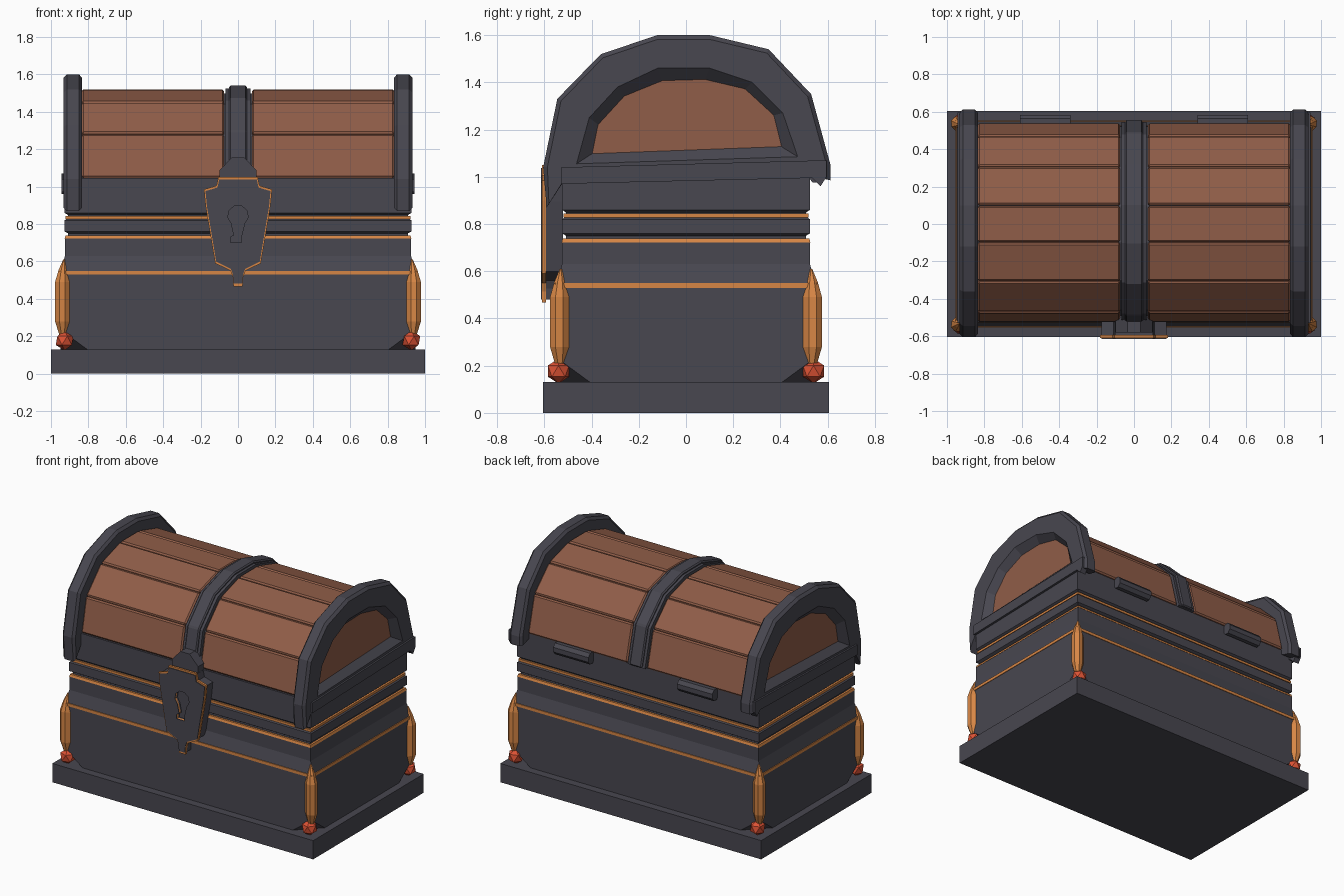
import bpy, bmesh, math
from mathutils import Vector

if "Cube" in bpy.data.objects:
    bpy.data.objects.remove(bpy.data.objects["Cube"])


def material(name, rgb):
    m = bpy.data.materials.new(name)
    m.diffuse_color = (*rgb, 1)
    m.use_nodes = True
    m.node_tree.nodes["Principled BSDF"].inputs["Base Color"].default_value = m.diffuse_color
    return m


IRON = material("dark_iron", (0.065, 0.063, 0.08))
WOOD = material("red_wood", (0.28, 0.11, 0.065))
COPPER = material("copper", (0.68, 0.24, 0.06))
RED = material("red_stud", (0.72, 0.085, 0.035))


def finish(name, bm, mat):
    bmesh.ops.recalc_face_normals(bm, faces=bm.faces)
    me = bpy.data.meshes.new(name)
    bm.to_mesh(me)
    bm.free()
    me.materials.append(mat)
    ob = bpy.data.objects.new(name, me)
    bpy.context.collection.objects.link(ob)
    return ob


def skin_bm(rings):
    """Join equal-length closed rings into a capped solid."""
    bm = bmesh.new()
    vs = [[bm.verts.new(p) for p in r] for r in rings]
    n = len(rings[0])
    for a, b in zip(vs, vs[1:]):
        for i in range(n):
            j = (i + 1) % n
            bm.faces.new((a[i], a[j], b[j], b[i]))
    bm.faces.new(vs[0])
    bm.faces.new(vs[-1][::-1])
    return bm


def skin(name, rings, mat):
    return finish(name, skin_bm(rings), mat)


def prism_x(name, pts, x0, x1, mat):
    return skin(name, [[(x, y, z) for y, z in pts] for x in (x0, x1)], mat)


def prism_y(name, pts, y0, y1, mat):
    return skin(name, [[(x, y, z) for x, z in pts] for y in (y0, y1)], mat)


def rect(hx, hy, z):
    return [(-hx, -hy, z), (hx, -hy, z), (hx, hy, z), (-hx, hy, z)]


def bevel(ob, width):
    m = ob.modifiers.new("bevel", 'BEVEL')
    m.width, m.segments = width, 1
    return ob


def scaled(pts, k, c=(0.01, 0.9)):
    return [(c[0] + (a - c[0]) * k, c[1] + (b - c[1]) * k) for a, b in pts]


CORNERS = [(sx, sy) for sx in (-1, 1) for sy in (-1, 1)]

# Plinth
skin("base_slab", [rect(1, 0.605, 0), rect(1, 0.605, 0.13)], IRON)

# Stepped chest body with the four bottom corners cut away
bm = skin_bm([rect(*r) for r in [
    (.95, .55, .125), (.95, .55, .545), (.925, .525, .63), (.925, .525, .725),
    (.908, .508, .738), (.908, .508, .75), (.928, .525, .76), (.928, .525, .82),
    (.908, .508, .832), (.908, .508, .848), (.928, .525, .86), (.928, .525, 1.045)]])
for sx, sy in CORNERS:
    bmesh.ops.bisect_plane(
        bm, geom=bm.verts[:] + bm.edges[:] + bm.faces[:],
        plane_co=(sx * .95, sy * .40, .125), plane_no=(sx / .15, sy / .15, -1 / .11),
        clear_outer=True)
    bmesh.ops.holes_fill(bm, edges=[e for e in bm.edges if e.is_boundary], sides=0)
finish("chest_body", bm, IRON)

# Copper trim lines
skin("lower_trim", [rect(.954, .554, .53), rect(.954, .554, .55)], COPPER)
skin("middle_trim", [rect(.927, .527, .722), rect(.922, .522, .738)], COPPER)
skin("upper_trim", [rect(.922, .519, .828), rect(.922, .519, .844)], COPPER)

# Corner guards and red studs
SECTION = [(.895, .545), (.925, .573), (.955, .576), (.978, .553),
           (.975, .52), (.945, .49), (.895, .49)]
for sx, sy in CORNERS:
    rings = []
    for z, k in [(.21, .55), (.28, 1), (.49, 1), (.555, .6), (.61, .1)]:
        pts = scaled(SECTION, k, (.93, .53))
        rings.append([(sx * x, sy * y, z) for x, y in pts])
    skin("corner_guard", rings, COPPER)
    bm = bmesh.new()
    bmesh.ops.create_icosphere(bm, subdivisions=1, radius=0.053)
    bmesh.ops.translate(bm, verts=bm.verts, vec=(sx * .927, sy * .54, .177))
    finish("corner_stud", bm, RED)

# Barrel lid: solid core, planks on each facet, centre strap
LID = [(-.525, 1.045), (-.475, 1.285), (-.31, 1.455), (-.10, 1.52),
       (.10, 1.52), (.31, 1.46), (.475, 1.3), (.54, 1.045)]
prism_x("lid_core", scaled(LID, .965), -.88, .88, IRON)
for a, b in zip(LID, LID[1:]):
    a, b = Vector(a), Vector(b)
    d = (b - a).normalized()
    inward = Vector((d.y, -d.x)) * 0.035
    a, b = a + d * .004, b - d * .004
    quad = [a, b, b + inward, a + inward]
    for x0, x1 in ((-.836, -.075), (.075, .836)):
        bevel(prism_x("lid_plank", quad, x0, x1, WOOD), .009)
prism_x("strap_wide", scaled(LID, 1.008), -.066, .066, IRON)
bevel(prism_x("strap_narrow", scaled(LID, 1.032), -.047, .047, IRON), .008)

# End arches: outer edge, inner lip and recess edge at each station
OUTER = [(-.59, .87), (-.605, 1.04), (-.545, 1.33), (-.36, 1.52), (-.12, 1.6),
         (.10, 1.6), (.35, 1.54), (.53, 1.35), (.612, 1.05), (.612, .985)]
INNER = [(-.53, .965), (-.465, 1.05), (-.41, 1.25), (-.29, 1.38), (-.12, 1.46),
         (.10, 1.46), (.28, 1.4), (.41, 1.27), (.475, 1.08), (.54, 1.0)]
PANEL = [(-.525, .97), (-.40, 1.07), (-.37, 1.22), (-.26, 1.34), (-.10, 1.405),
         (.08, 1.41), (.25, 1.37), (.37, 1.26), (.41, 1.10), (.535, 1.005)]
for s in (-1, 1):
    rings = []
    for o, i, p in zip(OUTER, INNER, PANEL):
        o, i, p = Vector(o), Vector(i), Vector(p)
        c = o + (i - o).normalized() * .018
        rings.append([(s * x, *q) for x, q in [
            (.835, c), (.85, o), (.915, o), (.932, c), (.932, i), (.885, p), (.835, p)]])
    skin("end_arch", rings, IRON)
    prism_x("end_panel", scaled(PANEL[1:-1], 1.03, (0, 1.2)), s * .84, s * .887, WOOD)
    # Sloped sill and lower rail below the wooden end panel
    skin("end_sill", [
        [(s * .932, y, z) for y, z in [(-.50, 1.0), (.52, 1.0), (.475, 1.085), (-.465, 1.055)]],
        [(s * .885, y, z) for y, z in [(-.50, 1.0), (.52, 1.0), (.41, 1.13), (-.395, 1.10)]]], IRON)
    prism_x("end_rail", [(-.53, .97), (.535, .995), (.57, .96), (.595, 1.0),
                         (.595, 1.07), (-.53, 1.04)], s * .90, s * .944, IRON)

# Hinge barrels at the back
for s in (-1, 1):
    ring = [(.55 + .036 * math.cos(t), 1.015 + .042 * math.sin(t))
            for t in (math.tau * k / 8 + math.pi / 8 for k in range(8))]
    prism_x("hinge", ring, s * .34, s * .61, IRON)


# Lock: hasp head, copper-edged shield and a cut keyhole
def mirrored(half):
    return half + [(-x, z) for x, z in reversed(half)]


SHIELD = mirrored([(.105, 1.05), (.115, 1.005), (.182, .985), (.174, .90), (.122, .59),
                   (.04, .55), (.027, .515), (.025, .467)])
prism_y("hasp_head", mirrored([(.035, 1.155), (.10, 1.085), (.10, 1.03)]), -.58, -.48, IRON)
back = prism_y("lock_back", scaled(SHIELD, .96, (0, .80)), -.60, -.52, IRON)
rim = prism_y("lock_rim", SHIELD, -.609, -.594, COPPER)
face = prism_y("lock_face", scaled(SHIELD, .955, (0, .78)), -.614, -.60, IRON)
arc = [(.055 * math.cos(t), .845 + .055 * math.sin(t))
       for t in (math.radians(-50 + 40 * k) for k in range(8))]
keyhole = prism_y("keyhole_cutter", arc + [(-.022, .74), (-.04, .73), (-.04, .70),
                                           (.02, .70), (.02, .74)], -.65, -.585, IRON)
keyhole.hide_render = True
keyhole.hide_viewport = True
for ob in (back, rim, face):
    m = ob.modifiers.new("keyhole", 'BOOLEAN')
    m.operation, m.object, m.solver = 'DIFFERENCE', keyhole, 'EXACT'
